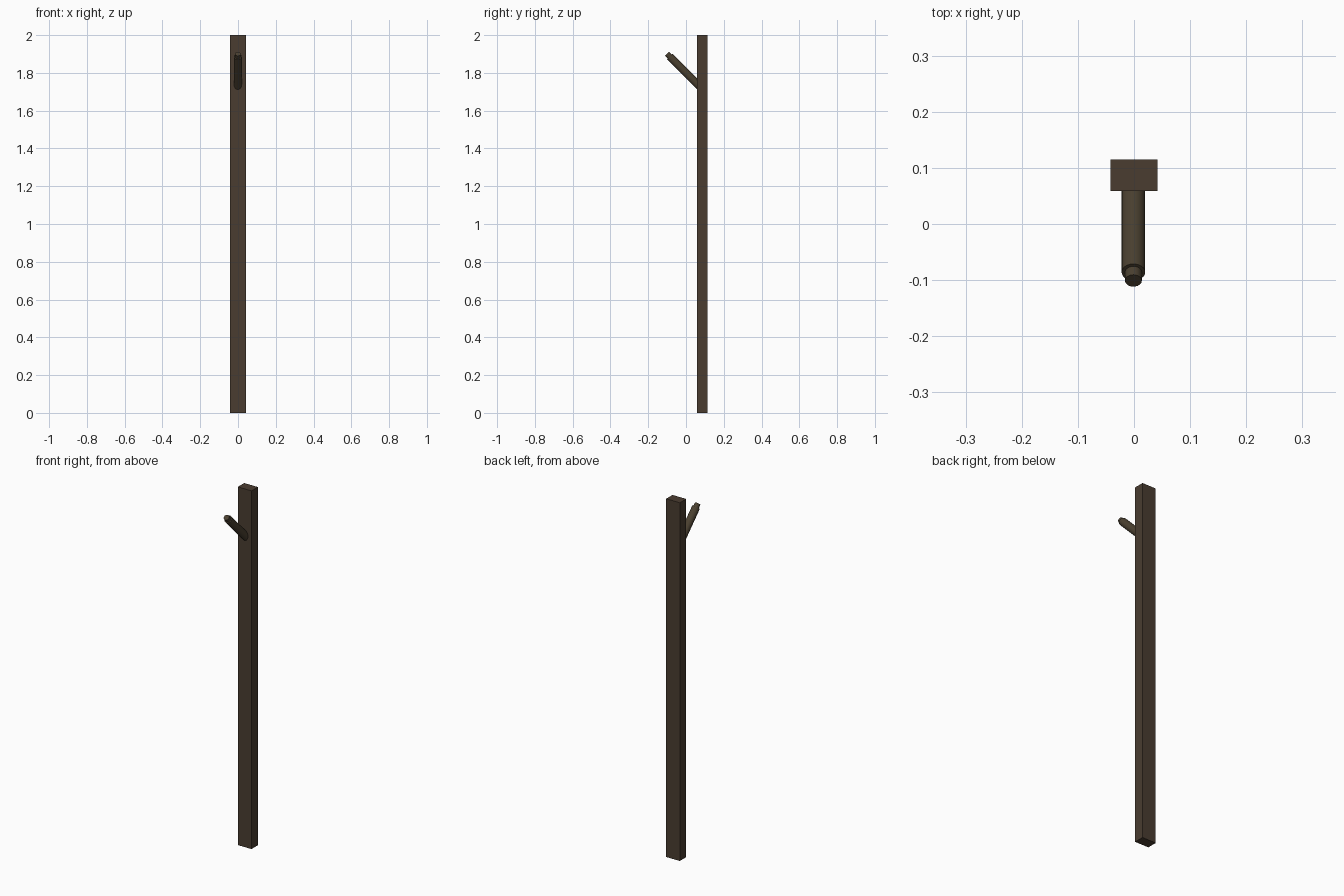
import bpy
import math
from mathutils import Vector

if "Cube" in bpy.data.objects:
    bpy.data.objects.remove(bpy.data.objects["Cube"])


def material(name, rgb):
    m = bpy.data.materials.new(name)
    m.diffuse_color = (*rgb, 1)
    m.use_nodes = True
    m.node_tree.nodes["Principled BSDF"].inputs["Base Color"].default_value = m.diffuse_color
    return m


post_brown = material("dark brown wood", (0.068, 0.046, 0.030))
peg_brown = material("olive brown wood", (0.070, 0.052, 0.030))

# Tall square-cut post
bpy.ops.mesh.primitive_cube_add(size=1, location=(0, 0.087, 1))
post = bpy.context.object
post.name = "post"
post.scale = (0.084, 0.056, 2)
bpy.ops.object.transform_apply(location=False, rotation=False, scale=True)
post.data.materials.append(post_brown)


def rod(name, start, end, radius):
    a, b = Vector(start), Vector(end)
    bpy.ops.mesh.primitive_cylinder_add(
        vertices=24, radius=radius, depth=(b - a).length, location=(a + b) / 2,
        rotation=(b - a).to_track_quat('Z', 'Y').to_euler())
    o = bpy.context.object
    o.name = name
    o.data.materials.append(peg_brown)
    bpy.ops.object.shade_smooth_by_angle(angle=math.radians(35))


# Slanted peg with a narrower tip
rod("peg", (-0.001, 0.080, 1.720), (-0.001, -0.086, 1.886), 0.021)
rod("peg_tip", (-0.001, -0.080, 1.880), (-0.001, -0.101, 1.901), 0.015)
